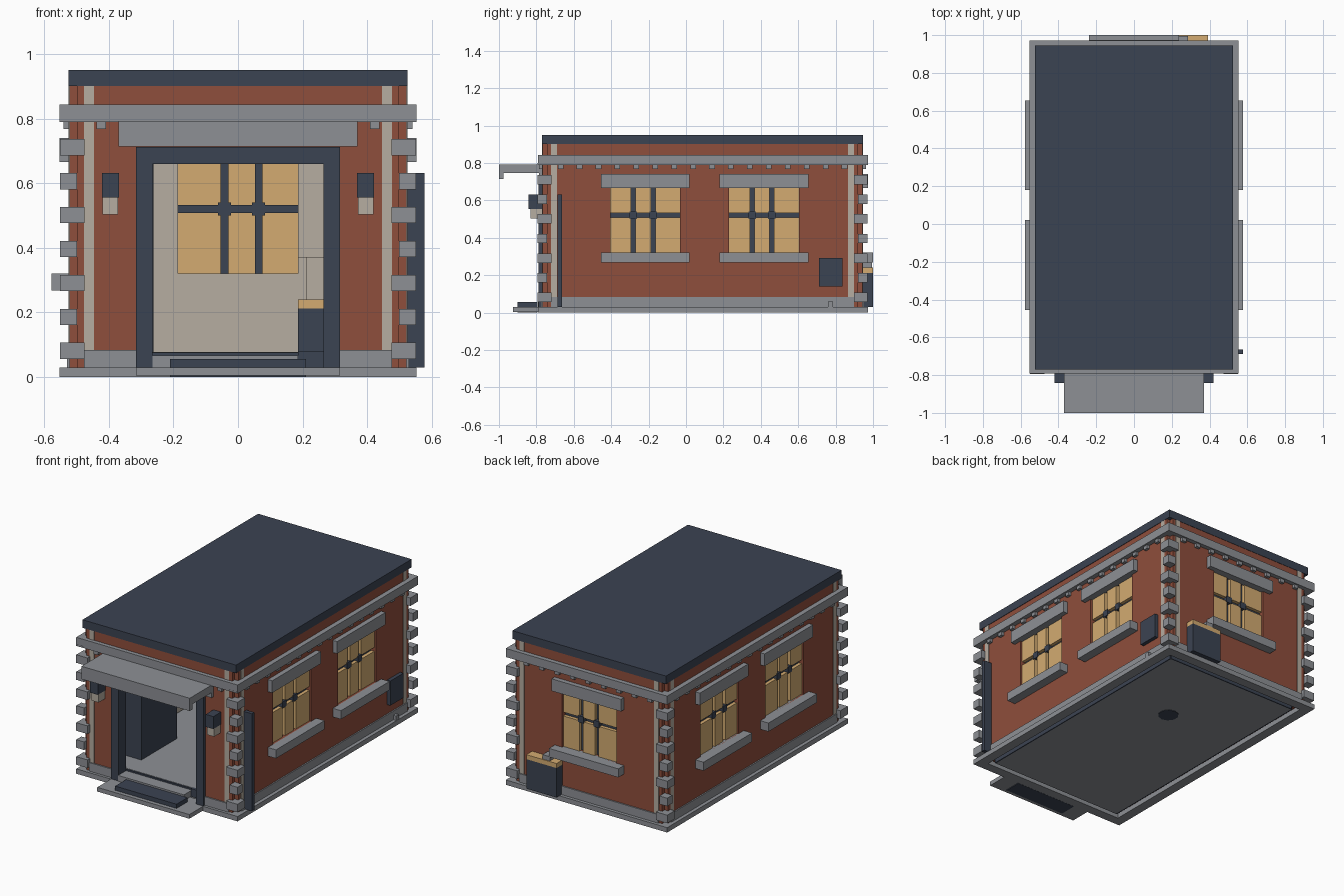
import bpy
import bmesh
from mathutils import Matrix, Vector

default = bpy.data.objects.get("Cube")
if default:
    bpy.data.objects.remove(default)


# Materials
def material(name, rgb):
    linear = [((c / 255 + 0.055) / 1.055) ** 2.4 for c in rgb] + [1]
    mat = bpy.data.materials.new(name)
    mat.use_nodes = True
    mat.diffuse_color = linear
    shader = mat.node_tree.nodes["Principled BSDF"]
    shader.inputs["Base Color"].default_value = linear
    shader.inputs["Roughness"].default_value = 0.8
    return mat


brick = material("brick red", (143, 78, 60))
stone = material("stone grey", (141, 144, 149))
slate = material("dark slate", (59, 67, 82))
amber = material("warm amber", (211, 171, 113))
cream = material("pale plaster", (182, 173, 161))


# Box helpers: every box is three (low, high) ranges
def boxes(name, mat, items):
    bm = bmesh.new()
    for ranges in items:
        low = Vector([min(r) for r in ranges])
        high = Vector([max(r) for r in ranges])
        place = Matrix.Translation((low + high) / 2)
        bmesh.ops.create_cube(bm, size=1, matrix=place @ Matrix.Diagonal((high - low).to_4d()))
    mesh = bpy.data.meshes.new(name)
    bm.to_mesh(mesh)
    bm.free()
    mesh.materials.append(mat)
    obj = bpy.data.objects.new(name, mesh)
    bpy.context.collection.objects.link(obj)


def box(name, mat, x, y, z):
    boxes(name, mat, [(x, y, z)])


def span(centre, half):
    return (centre - half, centre + half)


# Wall planes of the building
SIDE, FRONT, BACK = 0.522, -0.767, 0.944
NOTCH = 0.024
FLOOR, WALL_TOP = 0.03, 0.90


# Turn along-wall, outward and height ranges into a box on the named wall
def on_wall(wall, along, out, z):
    if wall == "right":
        return (tuple(SIDE + d for d in out), along, z)
    if wall == "left":
        return (tuple(-SIDE - d for d in out), along, z)
    if wall == "front":
        return (along, tuple(FRONT - d for d in out), z)
    return (along, tuple(BACK + d for d in out), z)


def wall_ends(wall):
    if wall in ("right", "left"):
        return FRONT + NOTCH, BACK - NOTCH
    return -SIDE + NOTCH, SIDE - NOTCH


# Split a wall into solid pieces around its openings
def wall_pieces(wall, out, openings, bottom, top):
    start, end = wall_ends(wall)
    pieces = [on_wall(wall, (start, end), out, (top, WALL_TOP))]
    if bottom > FLOOR:
        pieces.append(on_wall(wall, (start, end), out, (FLOOR, bottom)))
    for low, high in openings + [(end, end)]:
        pieces.append(on_wall(wall, (start, low), out, (bottom, top)))
        start = high
    return pieces


SILL, HEAD, WIN_HALF = 0.32, 0.67, 0.186
BAR = 0.012


# Six panes standing proud of the glazing bars, with bosses at the crossings
def window(wall, centre):
    name = f"{wall}_window"
    middle = (SILL + HEAD) / 2 + 0.025
    flip = -1 if wall == "back" else 1
    uprights = sorted(centre - flip * 0.011 + s * 0.053 for s in (-1, 1))
    bars = [on_wall(wall, span(centre, WIN_HALF), (-0.046, -0.033), span(middle, BAR))]
    bosses, panes = [], []
    for u in uprights:
        bars.append(on_wall(wall, span(u, BAR), (-0.046, -0.033), (SILL, HEAD)))
        bosses.append(on_wall(wall, span(u, 0.02), (-0.05, -0.008), span(middle, 0.02)))
    edges = [centre - WIN_HALF - BAR] + uprights + [centre + WIN_HALF + BAR]
    for low, high in zip(edges, edges[1:]):
        for z in ((SILL, middle - BAR), (middle + BAR, HEAD)):
            panes.append(on_wall(wall, (low + BAR, high - BAR), (-0.04, -0.012), z))
    boxes(name + "_panes", amber, panes)
    boxes(name + "_bars", slate, bars)
    boxes(name + "_bosses", slate, bosses)
    boxes(name + "_lintel", stone,
          [on_wall(wall, span(centre, 0.237), (-0.02, 0.03), (0.665, 0.74))])
    boxes(name + "_sill", stone,
          [on_wall(wall, span(centre, 0.237), (-0.02, 0.056), (0.267, SILL))])


# Walls with brick outside and plaster inside
centres = {"right": (-0.217, 0.417), "left": (-0.217, 0.417), "back": (0,)}
DOOR = 0.315
for wall in ("right", "left", "back", "front"):
    if wall == "front":
        openings, bottom, top = [(-DOOR, DOOR)], FLOOR, 0.71
    else:
        openings = [span(c, WIN_HALF) for c in centres[wall]]
        bottom, top = SILL, HEAD
    boxes(wall + "_wall", brick, wall_pieces(wall, (-0.05, 0), openings, bottom, top))
    boxes(wall + "_lining", cream, wall_pieces(wall, (-0.056, -0.05), openings, bottom, top))
    for c in centres.get(wall, ()):
        window(wall, c)

    # Plaster strips beside the corners, and the plinth
    start, end = wall_ends(wall)
    start, end = start + 0.022, end - 0.022
    boxes(wall + "_corner_strips", cream,
          [on_wall(wall, r, (-0.01, 0.002), (0.08, WALL_TOP))
           for r in ((start, start + 0.031), (end - 0.031, end))])
    runs = [(start, -DOOR), (DOOR, end)] if wall == "front" else [(start, end)]
    boxes(wall + "_plinth", stone,
          [on_wall(wall, r, (-0.02, 0.008), (FLOOR, 0.083)) for r in runs])

    # Dentils under the cornice
    count = round((end - start) / 0.104)
    step = (end - start) / count
    boxes(wall + "_dentils", stone,
          [on_wall(wall, span(start + step * (i + 0.5), 0.015), (-0.01, 0.018), (0.768, 0.80))
           for i in range(count)])

# Corner quoins, alternating wide and narrow
quoins = []
for sx in (-1, 1):
    for edge, sy in ((FRONT, -1), (BACK, 1)):
        for i in range(8):
            depth = 0.047 if i % 2 == 0 else NOTCH
            z = 0.056 + 0.105 * i
            quoins.append(((sx * (SIDE - depth), sx * (SIDE + 0.029)),
                           (edge - sy * depth, edge + sy * 0.026), (z, min(z + 0.05, 0.80))))
boxes("corner_quoins", stone, quoins)

# Base rim around a separate floor plate
RIM_X, RIM_FRONT, RIM_BACK = 0.552, FRONT - 0.025, BACK + 0.028
RIM = 0.06
boxes("base_rim", stone,
      [((s * RIM_X, s * (RIM_X - RIM)), (RIM_FRONT, RIM_BACK), (0, FLOOR)) for s in (-1, 1)]
      + [((-RIM_X + RIM, RIM_X - RIM), y, (0, FLOOR))
         for y in ((RIM_FRONT, RIM_FRONT + RIM), (RIM_BACK - RIM, RIM_BACK))])
floor_x, floor_y = (-0.455, 0.455), (FRONT + 0.06, 0.875)
box("inner_floor", stone, floor_x, floor_y, (0.004, 0.077))
boxes("floor_edging", slate,
      [((s * 0.455, s * 0.462), floor_y, (0.004, 0.05)) for s in (-1, 1)]
      + [(floor_x, (0.875, 0.882), (0.004, 0.05))])
bpy.ops.mesh.primitive_cylinder_add(vertices=10, radius=0.06, depth=0.006,
                                    location=(0.05, 0.37, 0.004))
drain = bpy.context.object
drain.name = "floor_drain"
drain.data.materials.append(slate)

# Cornice and roof
box("cornice", stone, (-RIM_X, RIM_X), (RIM_FRONT, RIM_BACK), (0.79, 0.843))
box("roof", slate, (-SIDE - 0.003, SIDE + 0.003), (FRONT - 0.002, BACK + 0.002), (WALL_TOP, 0.95))

# Entrance
box("porch_slab", stone, (-DOOR, DOOR), (-0.925, RIM_FRONT), (0.004, FLOOR))
box("porch_step", slate, (-0.21, 0.21), (-0.90, -0.793), (0, 0.056))
box("door_threshold", stone, (-0.265, 0.185), (RIM_FRONT, -0.705), (FLOOR, 0.066))
box("threshold_trim", slate, (-0.265, 0.185), (-0.715, -0.703), (FLOOR, 0.075))
box("door_kick_plate", slate, (0.185, 0.265), (-0.725, -0.705), (FLOOR, 0.08))
frame_y = (FRONT - 0.022, FRONT + 0.05)
boxes("door_frame", slate,
      [((s * 0.265, s * DOOR), frame_y, (FLOOR, 0.71)) for s in (-1, 1)]
      + [((-DOOR, DOOR), frame_y, (0.66, 0.712))])
box("canopy", stone, (-0.37, 0.37), (-1, FRONT), (0.745, 0.792))
box("canopy_lip", stone, (-0.37, 0.37), (-1, -0.975), (0.713, 0.75))
box("canopy_beam", stone, (-0.37, 0.37), (FRONT - 0.02, FRONT), (0.713, 0.75))

# Wall lanterns
for side, s in (("left", 1), ("right", -1)):
    box(side + "_lantern_cap", slate, span(s * 0.395, 0.026), (-0.842, FRONT), (0.555, 0.632))
    box(side + "_lantern_light", cream, span(s * 0.395, 0.024), (-0.832, FRONT), (0.503, 0.555))

# Side fittings
box("drain_pipe", slate, (SIDE, 0.577), (-0.688, -0.664), (FLOOR, 0.632))
box("vent_panel", slate, (SIDE, 0.545), (0.71, 0.838), (0.14, 0.292))
box("drain_outlet", stone, (SIDE, 0.55), (0.76, 0.785), (FLOOR, 0.058))

# Long counter running out through the rear wall
counter_x, counter_y = (0.185, 0.392), (-0.25, 1)
box("counter", slate, counter_x, counter_y, (FLOOR, 0.212))
box("counter_top", amber, counter_x, counter_y, (0.212, 0.24))
box("counter_tap", stone, (0.235, 0.285), (BACK, 0.995), (0.24, 0.267))

# Interior furniture
box("tall_locker", slate, (-0.37, -0.262), (-0.57, -0.22), (0.077, 0.7))
box("wall_cupboard", cream, (0.185, 0.466), (-0.2, 0.3), (0.37, 0.7))
box("counter_splashback", cream, (0.21, 0.466), (0.3, 0.35), (0.24, 0.37))
